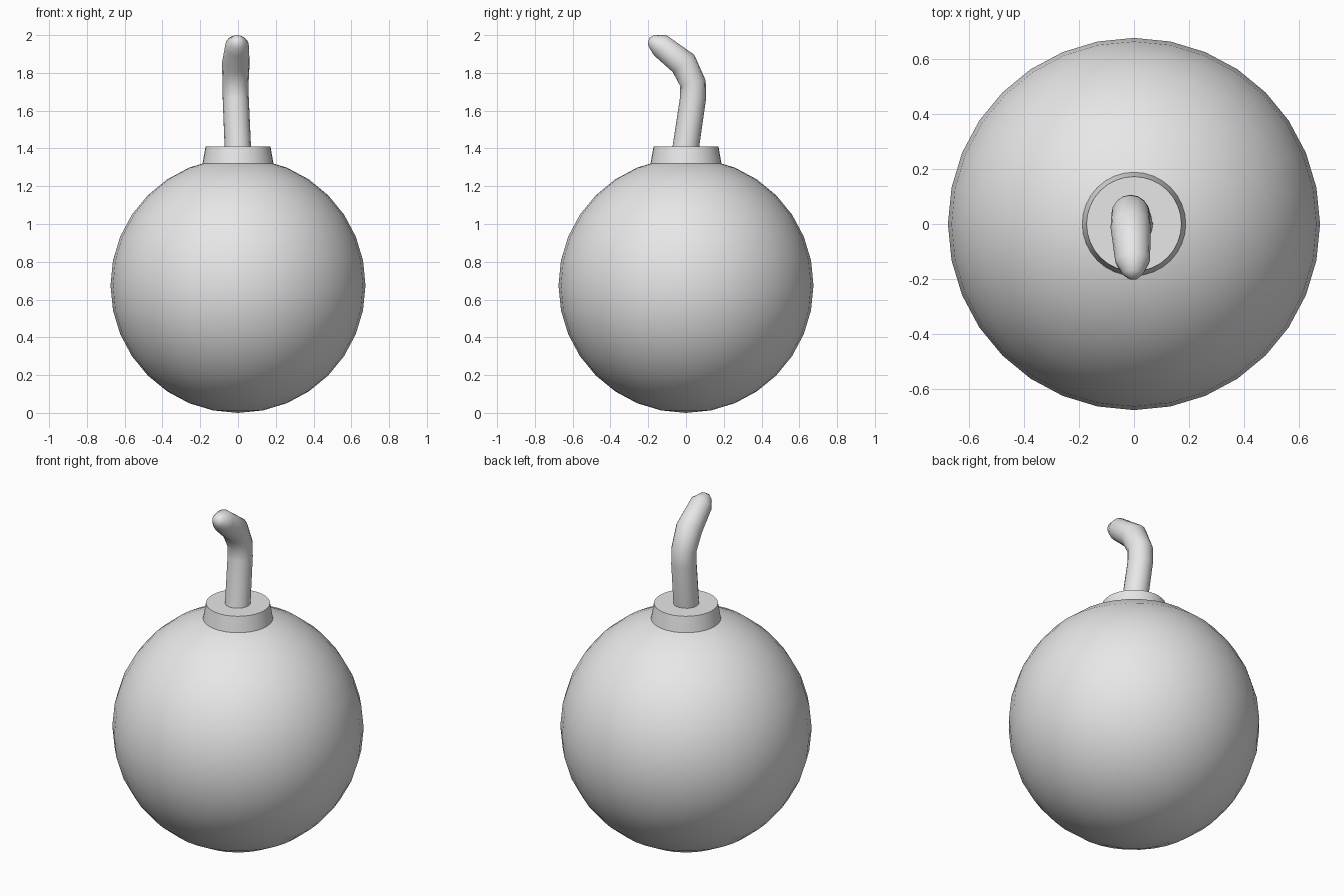
import bpy, bmesh, math
from mathutils import Vector

cube = bpy.data.objects.get("Cube")
if cube:
    bpy.data.objects.remove(cube, do_unlink=True)

grey = bpy.data.materials.new("plain_grey")
grey.use_nodes = True
color = (0.8, 0.8, 0.8, 1)
grey.diffuse_color = color
grey.node_tree.nodes["Principled BSDF"].inputs["Base Color"].default_value = color


def finish(obj, name, angle):
    obj.name = name
    obj.data.materials.append(grey)
    bpy.ops.object.select_all(action="DESELECT")
    obj.select_set(True)
    bpy.context.view_layer.objects.active = obj
    bpy.ops.object.shade_smooth_by_angle(angle=math.radians(angle))


# Round body
bpy.ops.mesh.primitive_uv_sphere_add(segments=32, ring_count=16, radius=0.675, location=(0, 0, 0.675))
finish(bpy.context.object, "round_body", 40)

# Tapered collar, sunk into the body
bpy.ops.mesh.primitive_cone_add(vertices=32, radius1=0.2, radius2=0.172, depth=0.16, location=(0, 0, 1.33))
finish(bpy.context.object, "collar", 30)

# Bent fuse: centre point and radius of each ring
path = [
    ((0, -0.005, 1.38), 0.07),
    ((-0.012, 0.037, 1.665), 0.069),
    ((-0.013, 0.037, 1.745), 0.069),
    ((-0.012, -0.013, 1.85), 0.073),
    ((-0.005, -0.135, 1.945), 0.063),
    ((-0.004, -0.18, 1.965), 0.038),
    ((-0.004, -0.198, 1.97), 0.016),
]
points = [Vector(p) for p, r in path]
sides = 16
bm = bmesh.new()
rings = []
for i, (p, r) in enumerate(path):
    before = points[i] - points[max(i - 1, 0)]
    after = points[min(i + 1, len(points) - 1)] - points[i]
    tangent = (before.normalized() + after.normalized()).normalized()
    across = Vector((1, 0, 0))
    up = tangent.cross(across).normalized()
    across = up.cross(tangent)
    rings.append([
        bm.verts.new(points[i] + r * (math.cos(a) * across + math.sin(a) * up))
        for a in (math.tau * k / sides for k in range(sides))
    ])
for low, high in zip(rings, rings[1:]):
    for k in range(sides):
        n = (k + 1) % sides
        bm.faces.new((low[k], low[n], high[n], high[k]))
bm.faces.new(rings[0])
bm.faces.new(rings[-1])
bmesh.ops.recalc_face_normals(bm, faces=bm.faces)
mesh = bpy.data.meshes.new("fuse")
bm.to_mesh(mesh)
bm.free()
fuse = bpy.data.objects.new("fuse", mesh)
bpy.context.collection.objects.link(fuse)
finish(fuse, "fuse", 80)
